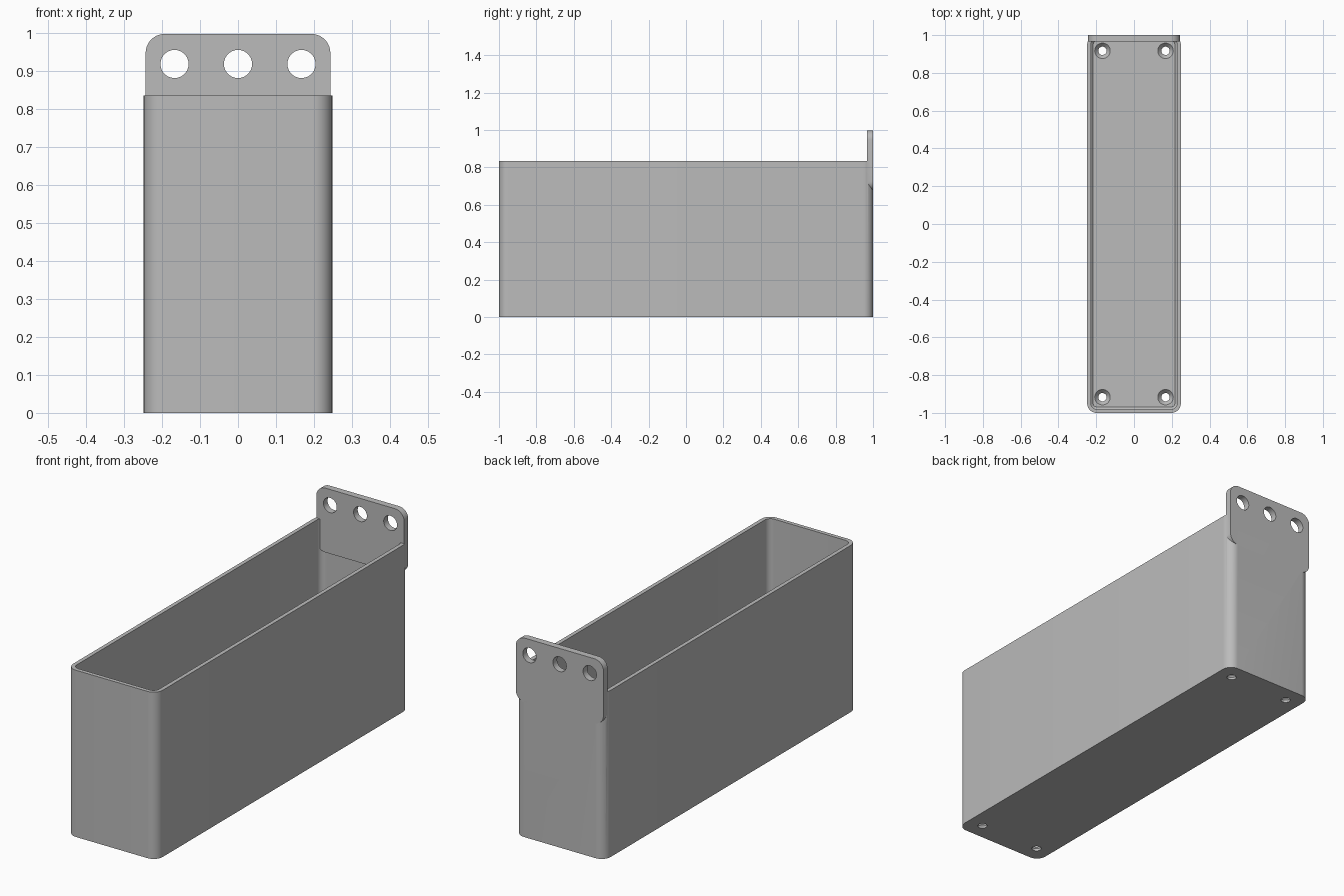
import bpy, bmesh
from math import sin, cos, pi

if "Cube" in bpy.data.objects:
    bpy.data.objects.remove(bpy.data.objects["Cube"], do_unlink=True)

grey = bpy.data.materials.new("plain grey")
grey.use_nodes = True
colour = (0.5, 0.5, 0.5, 1)
grey.diffuse_color = colour
grey.node_tree.nodes["Principled BSDF"].inputs["Base Color"].default_value = colour


def rounded_rect(hx, hy, r, steps=10):
    """Counter-clockwise outline of a rounded rectangle."""
    points = []
    for quarter, (sx, sy) in enumerate([(1, 1), (-1, 1), (-1, -1), (1, -1)]):
        for i in range(steps + 1):
            a = (quarter + i / steps) * pi / 2
            points.append((sx * (hx - r) + r * cos(a), sy * (hy - r) + r * sin(a)))
    return points


def circle(x, y, r, steps=40):
    return [(x + r * cos(2 * pi * i / steps), y + r * sin(2 * pi * i / steps)) for i in range(steps)]


def loft(name, rings):
    """Closed solid through a stack of equal-length 3D rings."""
    bm = bmesh.new()
    loops = [[bm.verts.new(p) for p in ring] for ring in rings]
    for low, high in zip(loops, loops[1:]):
        for i in range(len(low)):
            j = (i + 1) % len(low)
            bm.faces.new((low[i], low[j], high[j], high[i]))
    bm.faces.new(loops[0])
    bm.faces.new(loops[-1])
    bmesh.ops.recalc_face_normals(bm, faces=bm.faces)
    mesh = bpy.data.meshes.new(name)
    bm.to_mesh(mesh)
    bm.free()
    mesh.materials.append(grey)
    obj = bpy.data.objects.new(name, mesh)
    bpy.context.collection.objects.link(obj)
    return obj


def flat(points, z):
    return [(x, y, z) for x, y in points]


def upright(points, y, z):
    return [(x, y, z + v) for x, v in points]


def combine(target, other, operation):
    """Apply a boolean and discard the helper solid."""
    mod = target.modifiers.new("boolean", "BOOLEAN")
    mod.operation = operation
    mod.solver = "EXACT"
    mod.object = other
    bpy.context.view_layer.objects.active = target
    bpy.ops.object.modifier_apply(modifier=mod.name)
    bpy.data.objects.remove(other, do_unlink=True)


# Tall rounded bin, hollowed with a small chamfer around the floor
half_x, half_y, height, radius = 0.248, 1.0, 0.835, 0.05
wall, floor, chamfer = 0.02, 0.033, 0.012
bin_body = loft("bin", [flat(rounded_rect(half_x, half_y, radius), z) for z in (0, height)])


def inner(inset, z):
    return flat(rounded_rect(half_x - inset, half_y - inset, radius - inset), z)


cavity = loft("cavity", [inner(wall + chamfer, floor), inner(wall, floor + chamfer), inner(wall, 1.2)])
combine(bin_body, cavity, "DIFFERENCE")

# Rounded mounting plate merged with the back wall
plate_low, plate_high = 0.675, 0.997
outline = rounded_rect(0.243, (plate_high - plate_low) / 2, 0.05)
middle = (plate_low + plate_high) / 2
plate = loft("mounting_plate", [upright(outline, y, middle) for y in (0.967, 1.0)])
combine(bin_body, plate, "UNION")

# Three hanging holes through the plate
for x in (-0.167, 0, 0.167):
    hole = loft("hanging_hole", [upright(circle(x, 0, 0.037), y, 0.918) for y in (0.9, 1.1)])
    combine(bin_body, hole, "DIFFERENCE")

# Four countersunk screw holes in the floor
for x in (-0.167, 0.167):
    for y in (-0.917, 0.917):
        profile = [(-0.1, 0.022), (0.012, 0.022), (floor, 0.041), (0.06, 0.041)]
        screw_hole = loft("screw_hole", [flat(circle(x, y, r), z) for z, r in profile])
        combine(bin_body, screw_hole, "DIFFERENCE")

# Smooth rounded corners, crisp edges
bpy.ops.object.select_all(action="DESELECT")
bin_body.select_set(True)
bpy.context.view_layer.objects.active = bin_body
bpy.ops.object.shade_smooth_by_angle(angle=pi / 6)
